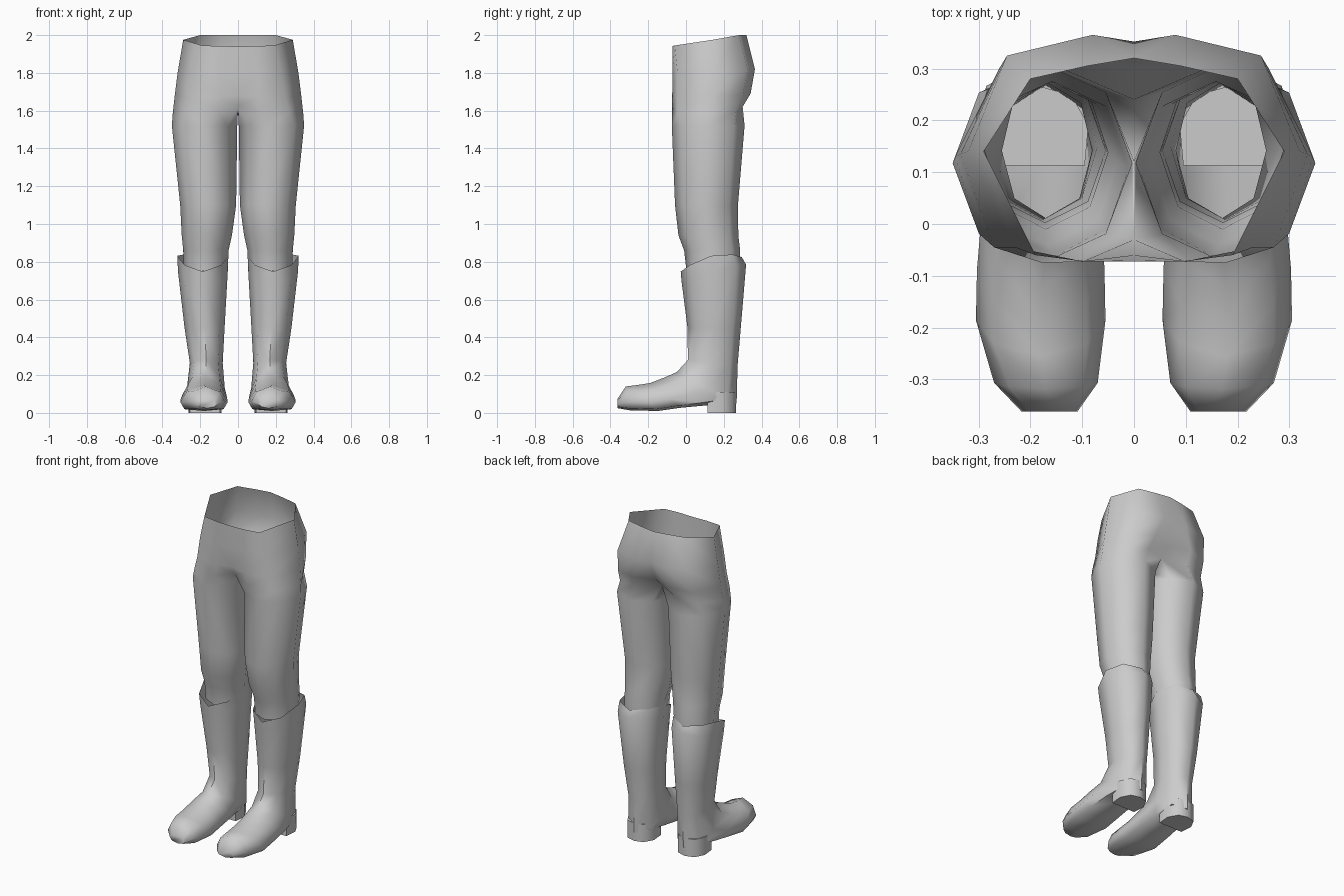
import bpy, bmesh, math


def skin(bm, lower, upper, closed=True):
    n = len(lower) if closed else len(upper) - 1
    for i in range(n):
        j = (i + 1) % len(lower)
        bm.faces.new((lower[i], lower[j], upper[j], upper[i]))


def finish(name, bm, angle):
    bmesh.ops.recalc_face_normals(bm, faces=bm.faces)
    mesh = bpy.data.meshes.new(name)
    bm.to_mesh(mesh)
    bm.free()
    mesh.shade_smooth()
    mesh.set_sharp_from_angle(angle=math.radians(angle))
    ob = bpy.data.objects.new(name, mesh)
    bpy.context.collection.objects.link(ob)
    m = ob.modifiers.new("mirror", "MIRROR")
    m.use_axis[0] = True
    m.merge_threshold = 0.0005
    return ob


# trousers: half pelvis rings from front centre round to back centre
pelvis = [
    [(0, -.072, 1.94), (.09, -.072, 1.942), (.19, -.06, 1.945), (.29, .14, 1.975),
     (.2, .28, 2), (.09, .305, 2), (0, .32, 2)],
    [(0, -.07, 1.8), (.1, -.072, 1.8), (.23, -.045, 1.8), (.32, .14, 1.8),
     (.245, .325, 1.82), (.08, .365, 1.82), (0, .352, 1.82)],
    [(0, -.06, 1.68), (.1, -.073, 1.67), (.25, -.045, 1.67), (.335, .135, 1.68),
     (.26, .3, 1.68), (.13, .342, 1.69), (0, .295, 1.69)],
    [(0, -.03, 1.625), (.11, -.073, 1.6), (.27, -.045, 1.59), (.345, .13, 1.59),
     (.27, .265, 1.6), (.14, .3, 1.62), (0, .24, 1.635), (0, .12, 1.6)],
]
# leg rings: z, inner x, outer x, front y, back y
legs = [(1.52, .004, .35, -.075, .31), (1.1, .01, .306, -.058, .275),
        (.94, .032, .298, -.04, .277), (.86, .05, .29, -.01, .287),
        (.75, .055, .288, .003, .28)]
bm = bmesh.new()
rings = [[bm.verts.new(p) for p in r] for r in pelvis]
for a, b in zip(rings, rings[1:]):
    skin(bm, b, a, closed=False)
prev = rings[-1]
for z, x0, x1, y0, y1 in legs:
    ring = []
    for i in range(8):
        t = math.radians(225 + 45 * i)
        ring.append(bm.verts.new(((x0 + x1) / 2 + (x1 - x0) / 2 * math.cos(t),
                                  (y0 + y1) / 2 + (y1 - y0) / 2 * math.sin(t), z)))
    skin(bm, ring, prev)
    prev = ring
finish("trousers", bm, 70)

# boots: front/top y,z - back/bottom y,z - centre x - half width - side lift - low bias
boot = [
    (-.028, .748, .295, .825, .186, .135, .045, 0),
    (-.024, .70, .318, .785, .186, .132, .01, 0),
    (.008, .45, .29, .45, .177, .106, 0, 0),
    (.01, .28, .273, .25, .168, .087, 0, 0),
    (-.05, .215, .268, .05, .17, .1, 0, 0),
    (-.12, .185, .11, .04, .178, .116, 0, .05),
    (-.19, .158, -.03, .027, .18, .123, 0, .07),
    (-.255, .148, -.15, .01, .18, .125, 0, .08),
    (-.318, .14, -.3, .014, .17, .1, 0, .07),
    (-.362, .075, -.362, .025, .163, .054, 0, 0),
]
bm = bmesh.new()
prev = None
for ya, za, yb, zb, cx, hw, lift, b in boot:
    f = [0, .15 + b, .5 + 2 * b, .85 + b, 1]
    w = [0, .72, 1, .75 + b, 0]
    ring = []
    for i in range(8):
        k, s = (i, 1) if i <= 4 else (8 - i, -1)
        ring.append(bm.verts.new((cx + s * hw * w[k], ya + (yb - ya) * f[k],
                                  za + (zb - za) * f[k] + lift * w[k] ** 2)))
    if prev:
        skin(bm, ring, prev)
    prev = ring
bm.faces.new(prev)
finish("boots", bm, 60)

# heels: D-shaped blocks
outline = [(.095, .113), (.255, .113), (.262, .19), (.232, .248), (.175, .264), (.12, .248), (.088, .19)]
bm = bmesh.new()
low, high = [[bm.verts.new((x, y, z)) for x, y in outline] for z in (0, .11)]
skin(bm, low, high)
bm.faces.new(low)
bm.faces.new(high)
finish("boot_heels", bm, 50)
